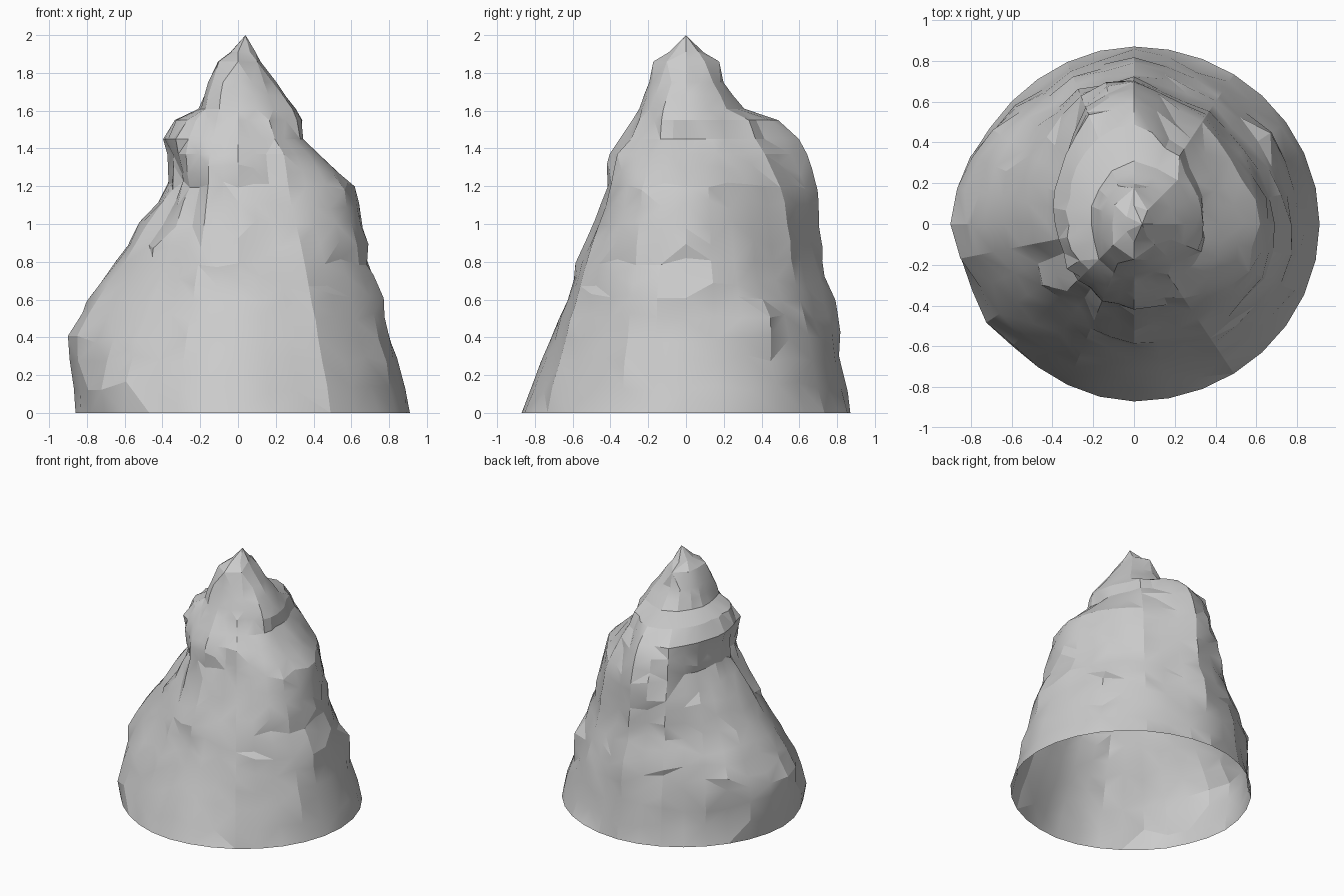
import bpy, bmesh, math, random

if "Cube" in bpy.data.objects:
    bpy.data.objects.remove(bpy.data.objects["Cube"])

random.seed(5)

# Silhouette by height: z, left, right, front, back,
# then corner roundness: front-left, front-right, back-left, back-right
PROFILE = [
    (0.00, 0.86, 0.91, 0.87, 0.87, 1.85, 2.0, 1.9, 2.0),
    (0.20, 0.89, 0.85, 0.78, 0.82, 1.85, 2.1, 1.8, 1.9),
    (0.40, 0.91, 0.80, 0.72, 0.80, 1.65, 2.1, 1.75, 1.75),
    (0.60, 0.80, 0.77, 0.63, 0.77, 1.55, 2.2, 1.85, 1.65),
    (0.80, 0.66, 0.69, 0.57, 0.71, 1.5, 2.3, 2.0, 1.65),
    (1.00, 0.52, 0.66, 0.49, 0.70, 1.5, 2.4, 2.3, 1.6),
    (1.20, 0.36, 0.60, 0.42, 0.69, 1.75, 2.5, 2.5, 1.5),
    (1.36, 0.36, 0.44, 0.40, 0.63, 2.0, 2.7, 2.6, 1.5),
    (1.45, 0.40, 0.34, 0.34, 0.58, 2.0, 2.3, 2.4, 1.6),
    (1.55, 0.33, 0.33, 0.28, 0.47, 2.2, 2.0, 2.2, 1.7),
    (1.61, 0.21, 0.31, 0.25, 0.30, 2.6, 2.0, 2.1, 1.8),
    (1.75, 0.16, 0.20, 0.20, 0.20, 2.8, 2.0, 2.1, 2.0),
    (1.86, 0.11, 0.12, 0.17, 0.17, 2.8, 2.2, 2.0, 2.0),
    (1.91, 0.04, 0.09, 0.09, 0.09, 2.0, 2.0, 2.0, 2.0),
]
# Outcrops and hollows: angle in degrees, z, depth, angular spread, vertical spread
OUTCROPS = [
    (30, 0.47, 0.06, 8, 0.09), (145, 0.50, 0.03, 9, 0.10),
    (218, 0.10, 0.03, 7, 0.10), (205, 1.12, -0.05, 12, 0.20),
    (0, 1.15, 0.02, 12, 0.06),
]
SEGMENTS = 32
BUTTRESS = [random.uniform(-0.012, 0.012) for _ in range(SEGMENTS)]


def section(z):
    for a, b in zip(PROFILE, PROFILE[1:]):
        if z <= b[0]:
            f = (z - a[0]) / (b[0] - a[0])
            return [p + (q - p) * f for p, q in zip(a, b)]
    return PROFILE[-1]


def surface_point(z, t):
    _, left, right, front, back, fl, fr, bl, br = section(z)
    c, s = math.cos(t), math.sin(t)
    if s < 0:
        power = fl if c < 0 else fr
    else:
        power = bl if c < 0 else br
    # Radius of the rounded cross-section along this direction
    rx, ry = (right if c > 0 else left), (front if s < 0 else back)
    r = (abs(c / rx) ** power + abs(s / ry) ** power) ** (-1 / power)
    for deg, bz, h, da, dz in OUTCROPS:
        d = (math.degrees(t) - deg + 180) % 360 - 180
        r += h * math.exp(-(d / da) ** 2 - ((z - bz) / dz) ** 2)
    # Vertical buttresses plus a little roughness
    if z > 0:
        column = round(t / (2 * math.pi) * SEGMENTS) % SEGMENTS
        r += (BUTTRESS[column] + random.uniform(-0.014, 0.012)) * min(1, r / 0.4)
    return max(-0.92, r * c), r * s


# Craggy open-bottomed rock shell
heights = [0, 0.14, 0.28, 0.4, 0.5, 0.6, 0.7, 0.8, 0.9, 1.0, 1.1, 1.2,
           1.29, 1.37, 1.45, 1.55, 1.61, 1.68, 1.75, 1.86, 1.91]
bm = bmesh.new()
rings = []
for z in heights:
    count = SEGMENTS if z < 1.6 else 16 if z < 1.8 else 8
    ring = []
    for i in range(count):
        t = 2 * math.pi * i / count
        lift = random.uniform(-0.03, 0.03) if 0 < z < 1.3 else 0
        x, y = surface_point(z + lift, t)
        ring.append(bm.verts.new((x, y, z + lift)))
    rings.append(ring)

for low, high in zip(rings, rings[1:]):
    n, m = len(low), len(high)
    if n == m:
        for i in range(n):
            j = (i + 1) % n
            quad = [low[i], low[j], high[j], high[i]]
            k = random.randint(0, 1)
            quad = quad[k:] + quad[:k]
            bm.faces.new(quad[:3])
            bm.faces.new((quad[0], quad[2], quad[3]))
    else:
        for i in range(m):
            a, b, c = low[2 * i], low[2 * i + 1], low[(2 * i + 2) % n]
            d, e = high[i], high[(i + 1) % m]
            bm.faces.new((a, b, d))
            bm.faces.new((b, e, d))
            bm.faces.new((b, c, e))

# Pointed summit
tip = bm.verts.new((0.04, 0, 2.0))
top = rings[-1]
for i in range(len(top)):
    bm.faces.new((top[i], top[(i + 1) % len(top)], tip))

bmesh.ops.recalc_face_normals(bm, faces=bm.faces)
mesh = bpy.data.meshes.new("mountain")
bm.to_mesh(mesh)
bm.free()
rock = bpy.data.objects.new("mountain", mesh)
bpy.context.collection.objects.link(rock)

# Mostly soft shading with hard breaks at the crags
bpy.context.view_layer.objects.active = rock
rock.select_set(True)
bpy.ops.object.shade_smooth_by_angle(angle=math.radians(18))
